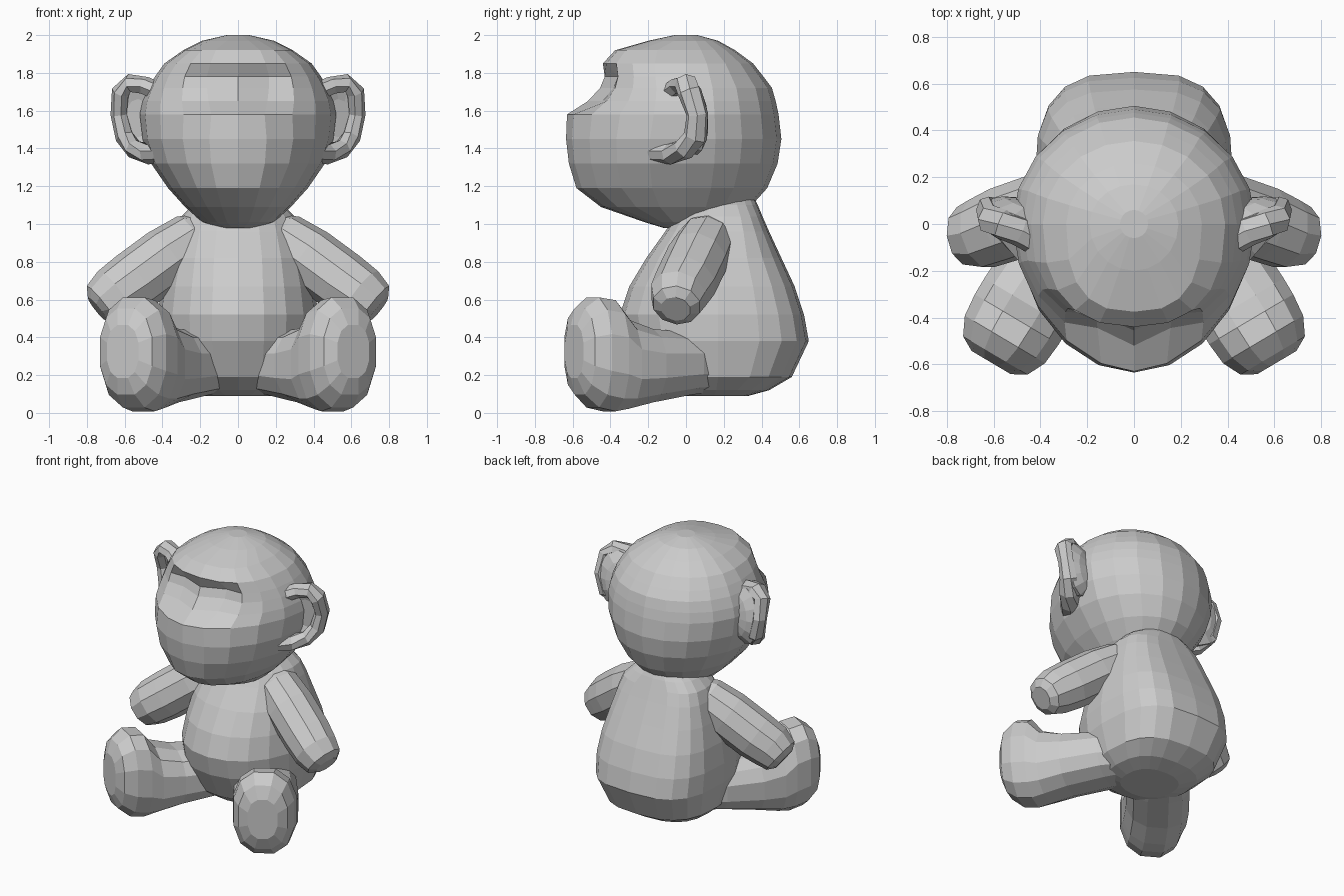
import bpy, bmesh, math
from mathutils import Vector

if "Cube" in bpy.data.objects:
    bpy.data.objects.remove(bpy.data.objects["Cube"])


def loft(name, rings, mirror=False):
    """Skin a list of closed rings, cap both ends."""
    bm = bmesh.new()
    rows = [[bm.verts.new(p) for p in ring] for ring in rings]
    n = len(rows[0])
    for a, b in zip(rows, rows[1:]):
        for i in range(n):
            j = (i + 1) % n
            bm.faces.new((a[i], a[j], b[j], b[i]))
    bm.faces.new(rows[0][::-1])
    bm.faces.new(rows[-1])
    bmesh.ops.recalc_face_normals(bm, faces=bm.faces)
    me = bpy.data.meshes.new(name)
    bm.to_mesh(me)
    bm.free()
    ob = bpy.data.objects.new(name, me)
    bpy.context.collection.objects.link(ob)
    if mirror:
        ob.modifiers.new("Mirror", "MIRROR").use_mirror_merge = False
    return ob


def super_pt(t, n):
    c, s = math.cos(t), math.sin(t)
    return (math.copysign(abs(c) ** (2 / n), c), math.copysign(abs(s) ** (2 / n), s))


def level(z, yf, yb, hw, nf=2.0, nb=2.0, yc=0.0, seg=20):
    """Horizontal ring with separate front and back depth."""
    ring = []
    for i in range(seg):
        t = math.tau * i / seg
        u, v = super_pt(t, nb if math.sin(t) > 0 else nf)
        ring.append(Vector((hw * u, yc + v * ((yb - yc) if v > 0 else (yc - yf)), z)))
    return ring


def tube(path, seg, flat=1.0):
    """Rings of given radius along a path of (x, y, z, r)."""
    pts = [Vector(p[:3]) for p in path]
    rings = []
    for i, p in enumerate(path):
        d = (pts[min(i + 1, len(pts) - 1)] - pts[max(i - 1, 0)]).normalized()
        a = d.cross(Vector((0, 1, 0))).normalized()
        b = d.cross(a)
        rings.append([pts[i] + p[3] * (a * math.cos(t) + b * flat * math.sin(t))
                      for t in (math.tau * k / seg for k in range(seg))])
    return rings


# Head with muzzle, sunken eye area and brow
head = [level(*r) for r in (
    (0.98, -.12, .10, .10), (1.01, -.22, .20, .19), (1.09, -.45, .34, .28),
    (1.19, -.58, .43, .37), (1.32, -.62, .485, .46), (1.45, -.635, .505, .505, 1.95),
    (1.58, -.63, .49, .52, 1.8), (1.65, -.52, .475, .505, 2.0),
    (1.72, -.455, .455, .475, 2.2), (1.78, -.43, .41, .44, 2.4),
    (1.85, -.44, .355, .39, 2.4), (1.92, -.375, .26, .29, 2.6),
    (1.97, -.20, .17, .19), (2.0, -.06, .06, .06))]
for ring in head:
    for p in ring:
        if 1.6 < p.z < 1.8 and p.y < -.25 and .06 < abs(p.x) < .28:
            p.y += .05
loft("head", head)

# Pear-shaped body with a broad squarish back
loft("body", [level(*r) for r in (
    (0.09, -.02, .33, .19, 2.2, 2.4, .15), (0.12, -.12, .44, .29, 2.2, 2.6, .16),
    (0.19, -.22, .56, .37, 2.2, 2.8, .17), (0.38, -.32, .65, .42, 2.1, 3.0, .17),
    (0.52, -.35, .625, .425, 2.1, 3.0, .17), (0.67, -.30, .575, .405, 2.1, 3.0, .17),
    (0.82, -.21, .505, .37, 2.2, 3.0, .17), (0.96, -.11, .44, .33, 2.2, 3.0, .19),
    (1.04, -.06, .405, .30, 2.2, 2.8, .20), (1.10, -.02, .38, .24, 2.2, 2.5, .20),
    (1.14, .02, .36, .17, 2.2, 2.5, .20))])

# Arms
loft("arms", tube([(.16, .13, .97, .10), (.24, .11, .915, .15), (.38, .06, .82, .165),
                   (.55, .0, .695, .165), (.65, -.04, .625, .155),
                   (.72, -.05, .57, .13), (.745, -.055, .55, .08)], 10), True)

# Legs lying forward and outward, feet turned up
d, side = Vector((.51, -.86, 0)), Vector((.86, .51, 0))
legs = []
for s, hw, lo, hi, dx in ((-.04, .17, .11, .39, .06), (.13, .215, .09, .43, .05),
                          (.36, .215, .05, .45, .01), (.51, .215, .015, .50, 0),
                          (.59, .215, .0, .605, 0), (.69, .205, .02, .62, 0),
                          (.77, .165, .09, .56, 0), (.805, .10, .18, .47, 0)):
    c = Vector((.2 - dx, .1, (lo + hi) / 2)) + d * s
    legs.append([c + side * hw * u + Vector((0, 0, (hi - lo) / 2 * v))
                 for u, v in (super_pt(math.tau * (k + .5) / 12, 2.4) for k in range(12))])
loft("legs", legs, True)

# Ears: curled rim, and a cupped shell tapering back into the head
loft("ear_rims", tube([(.40, -.08, 1.69, .05), (.49, -.03, 1.73, .05), (.57, .0, 1.745, .05),
                       (.62, .02, 1.70, .05), (.63, .06, 1.58, .045), (.60, .05, 1.46, .05),
                       (.55, -.01, 1.395, .05), (.47, -.08, 1.37, .055),
                       (.39, -.18, 1.38, .05)], 7, 1.3), True)
ears = []
for k, cx, y in ((.55, .53, .02), (1, .52, -.01), (1.05, .51, .05), (.75, .47, .08), (.4, .43, .09)):
    ears.append([Vector((cx + .125 * k * math.cos(t),
                         y + .05 * k * math.cos(t) - .01 * math.sin(t),
                         1.56 + .185 * k * math.sin(t)))
                 for t in (math.tau * i / 12 for i in range(12))])
loft("ear_shells", ears, True)
